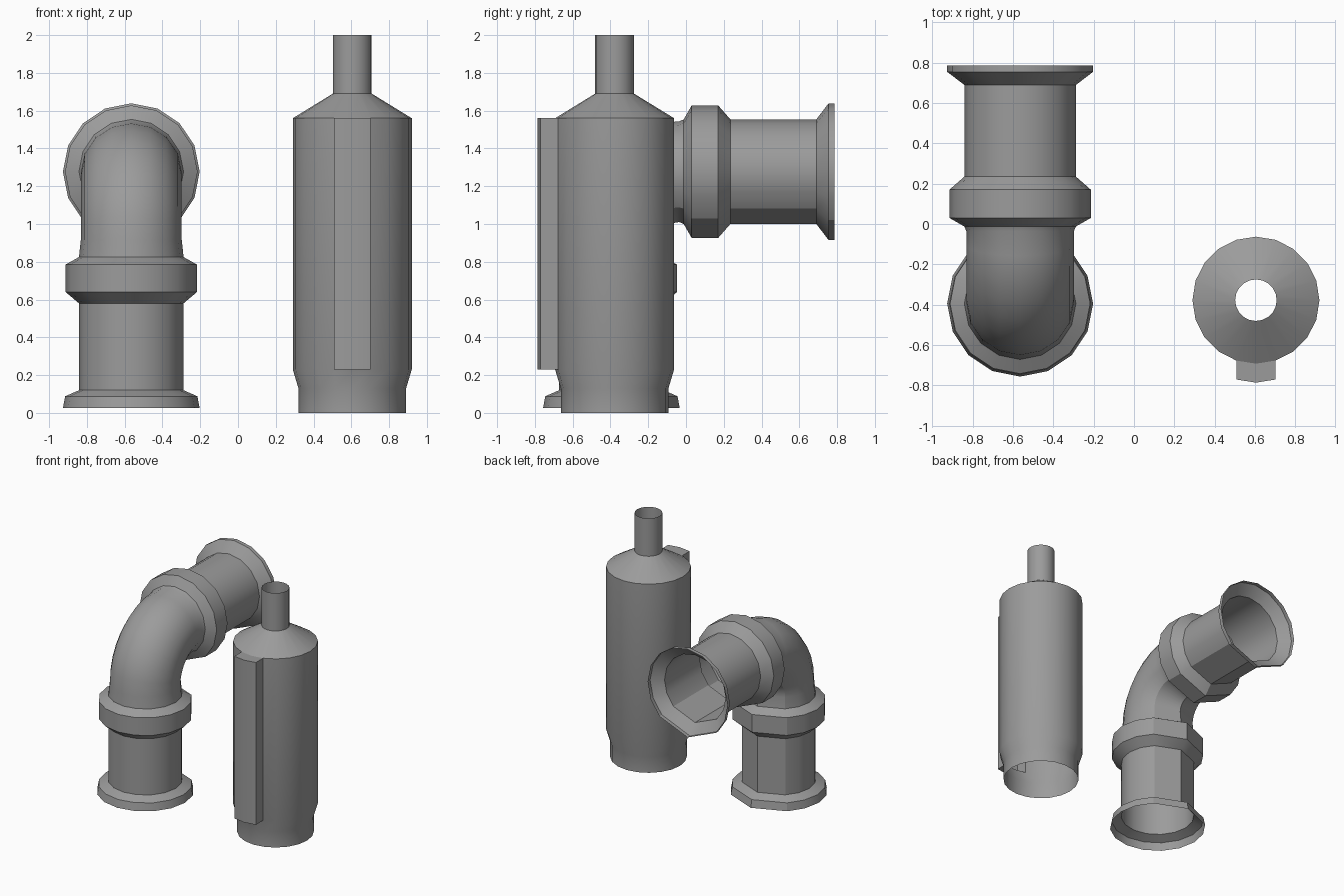
import bpy, bmesh
from math import sin, cos, pi, radians
from mathutils import Vector

cube = bpy.data.objects.get("Cube")
if cube:
    bpy.data.objects.remove(cube, do_unlink=True)

metal = bpy.data.materials.new("grey_metal")
metal.use_nodes = True
GREY = (0.33, 0.33, 0.33, 1)
metal.diffuse_color = GREY
metal.node_tree.nodes["Principled BSDF"].inputs["Base Color"].default_value = GREY


def loft(bm, rings):
    """Bridge consecutive rings of points into an open tube."""
    loops = [[bm.verts.new(p) for p in ring] for ring in rings]
    n = len(loops[0])
    for a, b in zip(loops, loops[1:]):
        for i in range(n):
            j = (i + 1) % n
            bm.faces.new((a[i], a[j], b[j], b[i]))


def finish(bm, name):
    bmesh.ops.recalc_face_normals(bm, faces=bm.faces)
    mesh = bpy.data.meshes.new(name)
    bm.to_mesh(mesh)
    bm.free()
    mesh.materials.append(metal)
    obj = bpy.data.objects.new(name, mesh)
    bpy.context.collection.objects.link(obj)
    bpy.ops.object.select_all(action="DESELECT")
    obj.select_set(True)
    bpy.context.view_layer.objects.active = obj
    bpy.ops.object.shade_smooth_by_angle(angle=radians(30))


# Canister: open lathed shell with a neck
CX, CY, SIDES = 0.605, -0.378, 20
profile = [(0.285, 0), (0.285, 0.13), (0.315, 0.23),
           (0.315, 1.56), (0.103, 1.69), (0.103, 2.0)]
bm = bmesh.new()
loft(bm, [[(CX + r * cos(2 * pi * i / SIDES), CY + r * sin(2 * pi * i / SIDES), z)
           for i in range(SIDES)] for r, z in profile])

# Raised spine: the two front wall panels pulled forward
panels = []
for f in bm.faces:
    c = f.calc_center_median()
    if 0.5 < c.z < 1.5 and c.y < CY and abs(c.x - CX) < 0.06:
        panels.append(f)
moved = bmesh.ops.extrude_face_region(bm, geom=panels)["geom"]
bmesh.ops.translate(bm, vec=(0, -0.094, 0),
                    verts=[v for v in moved if isinstance(v, bmesh.types.BMVert)])
bmesh.ops.delete(bm, geom=[f for f in panels if f.is_valid], context="FACES")
finish(bm, "canister")

# Elbow pipe: cross-section is coarser on the inside of the bend
PX, PY, PZ, BEND = -0.565, -0.395, 1.277, 0.36
angles = [radians(22.5 * k) for k in range(16) if k not in (11, 13)]


def section(y, z, turn, r):
    """Ring at (y, z); turn runs from 0 (upright) to 90 degrees (pointing back)."""
    outward = Vector((0, -cos(turn), sin(turn)))
    side = Vector((1, 0, 0))
    return [Vector((PX, y, z)) + r * (cos(a) * side + sin(a) * outward) for a in angles]


# Upright half: foot flange, pipe, collar
rings = [section(PY, z, 0, r) for z, r in (
    (0.025, 0.362), (0.088, 0.35), (0.12, 0.277), (0.58, 0.277), (0.64, 0.348),
    (0.785, 0.348), (0.825, 0.277))]
# Bend
for k in range(9):
    t = pi / 2 * k / 8
    rings.append(section(PY + BEND * (1 - cos(t)), PZ - BEND * (1 - sin(t)), t, 0.267))
# Level half: collar, pipe, end flange
rings += [section(y, PZ, pi / 2, r) for y, r in (
    (-0.012, 0.277), (0.03, 0.351), (0.17, 0.351), (0.235, 0.277),
    (0.69, 0.277), (0.755, 0.362), (0.787, 0.362))]
bm = bmesh.new()
loft(bm, rings)
finish(bm, "elbow_pipe")
